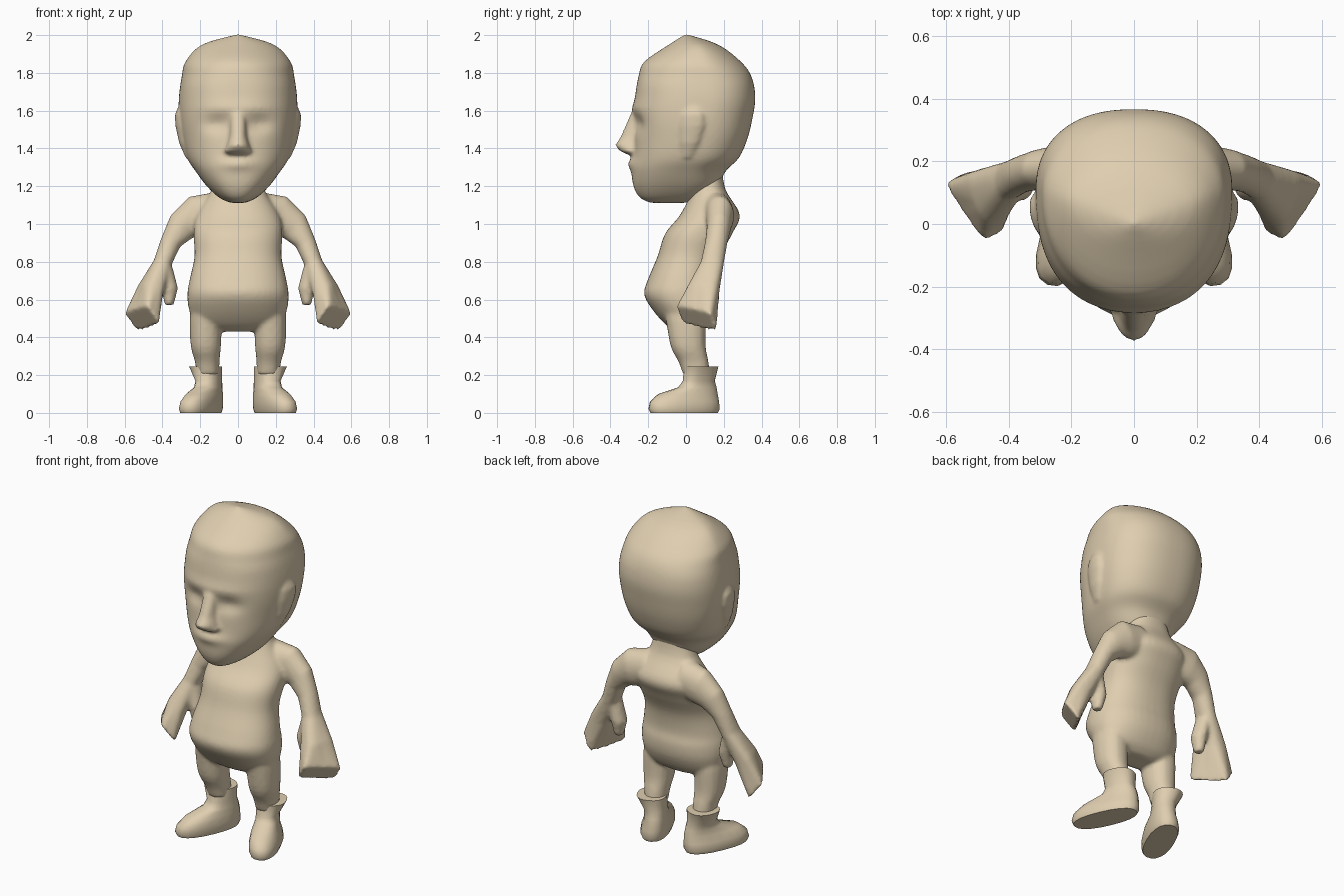
import bpy, bmesh, math
from mathutils import Vector

skin = bpy.data.materials.new("warm tan")
skin.diffuse_color = (0.74, 0.62, 0.435, 1)


def spow(v, p):
    return math.copysign(abs(v) ** p, v)


def ring(c, a, b, n=20, p=1.0):
    """Superellipse ring around c with half-axis vectors a and b."""
    c, a, b = Vector(c), Vector(a), Vector(b)
    return [c + a * spow(math.cos(t), p) + b * spow(math.sin(t), p)
            for t in (math.tau * i / n for i in range(n))]


def refine(rows, steps=4):
    """Catmull-Rom interpolation of every column of a section table."""
    out = []
    for i in range(len(rows) - 1):
        quad = rows[max(i - 1, 0)], rows[i], rows[i + 1], rows[min(i + 2, len(rows) - 1)]
        for k in range(steps):
            t = k / steps
            out.append([b + 0.5 * t * (c - a + t * (2 * a - 5 * b + 4 * c - d
                        + t * (3 * (b - c) + d - a))) for a, b, c, d in zip(*quad)])
    return out + [list(rows[-1])]


def loft(bm, rings, side=1):
    """Skin a list of rings and cap both ends; side=-1 mirrors in x."""
    vs = [[bm.verts.new((v.x * side, v.y, v.z)) for v in r] for r in rings]
    n = len(vs[0])
    for lo, hi in zip(vs, vs[1:]):
        for i in range(n):
            j = (i + 1) % n
            bm.faces.new((lo[i], lo[j], hi[j], hi[i]))
    bm.faces.new(vs[0][::-1])
    bm.faces.new(vs[-1])


def finish(bm, name, angle=60, blend=False):
    """Make the object; blend fuses overlapping lofts into one soft skin."""
    bmesh.ops.recalc_face_normals(bm, faces=bm.faces)
    me = bpy.data.meshes.new(name)
    bm.to_mesh(me)
    bm.free()
    me.materials.append(skin)
    ob = bpy.data.objects.new(name, me)
    bpy.context.collection.objects.link(ob)
    if blend:
        m = ob.modifiers.new("blend", 'REMESH')
        m.mode = 'VOXEL'
        m.voxel_size = 0.011
        m.use_smooth_shade = True
        m = ob.modifiers.new("soften", 'SMOOTH')
        m.factor = 0.5
        m.iterations = 6
        return
    bpy.ops.object.select_all(action='DESELECT')
    ob.select_set(True)
    bpy.context.view_layer.objects.active = ob
    bpy.ops.object.shade_smooth_by_angle(angle=math.radians(angle))


# Body: torso, arms, hands and legs blended into one skin
body = bmesh.new()
torso = [  # z, front y, back y, half width
    (0.43, -0.05, 0.08, 0.12), (0.47, -0.11, 0.125, 0.225), (0.55, -0.18, 0.165, 0.26),
    (0.63, -0.222, 0.175, 0.268), (0.71, -0.20, 0.165, 0.255), (0.83, -0.15, 0.185, 0.23),
    (0.95, -0.11, 0.245, 0.235), (1.05, -0.03, 0.285, 0.22), (1.18, 0.03, 0.21, 0.14),
    (1.30, 0.03, 0.19, 0.11)]
loft(body, [ring((0, (f + b) / 2, z), (w, 0, 0), (0, (b - f) / 2, 0), 40, 0.88)
            for z, f, b, w in refine(torso)])

arm = [  # centre, outward half axis, front-back half axis, squareness
    ((0.12, 0.16, 1.06), (0, 0, 0.11), (0, 0.09, 0), 1),
    ((0.23, 0.18, 1.04), (0.03, 0, 0.105), (0, 0.075, 0), 1),
    ((0.30, 0.175, 0.985), (0.058, 0, 0.06), (0, 0.065, 0), 1),
    ((0.357, 0.16, 0.90), (0.052, 0, 0.02), (0, 0.06, 0), 1),
    ((0.397, 0.14, 0.80), (0.048, 0, 0.01), (0, 0.062, 0), 0.9),
    ((0.463, 0.09, 0.65), (0.052, -0.01, 0.03), (0.03, 0.085, 0), 0.7),
    ((0.509, 0.055, 0.50), (0.036, -0.02, 0.052), (0.064, 0.094, -0.02), 0.3)]
thumb = [((0.39, 0.13, 0.77), 0.045), ((0.36, 0.125, 0.66), 0.043), ((0.365, 0.12, 0.572), 0.026)]
leg = [(0.20, 0.16, 0.055, 0.06, 0.07), (0.27, 0.163, 0.04, 0.065, 0.08),
       (0.35, 0.17, 0.012, 0.08, 0.093), (0.48, 0.17, 0.0, 0.086, 0.105),
       (0.56, 0.16, -0.01, 0.088, 0.11)]
for s in (1, -1):
    loft(body, [ring(c, a, b, 20, p) for c, a, b, p in arm], s)
    loft(body, [ring(c, (r, 0, 0), (0, r * 1.2, 0), 12) for c, r in thumb], s)
    loft(body, [ring((x, y, z), (w, 0, 0), (0, d, 0), 16, 0.9)
                for z, x, y, w, d in refine(leg, 3)], s)
finish(body, "body", blend=True)

# Boots: turned outward, pinched ankle, flared cuff
boot = [(0.0, 0.197, -0.01, 0.078, 0.19), (0.02, 0.197, -0.01, 0.085, 0.2),
        (0.06, 0.192, -0.008, 0.082, 0.194), (0.10, 0.178, 0.01, 0.072, 0.167),
        (0.135, 0.157, 0.06, 0.064, 0.105), (0.17, 0.155, 0.068, 0.064, 0.085),
        (0.245, 0.172, 0.08, 0.083, 0.09)]
for s, side in ((1, "left"), (-1, "right")):
    bm = bmesh.new()
    loft(bm, [ring((x, y, z), (0.92 * w, 0.4 * w, 0), (0.4 * d, -0.92 * d, 0), 20, 0.86)
              for z, x, y, w, d in boot], s)
    finish(bm, side + "_boot", 50)

# Head: lofted profile with eye sockets and lips pressed into the face
profile = [  # z, front y, back y, half width
    (1.112, -0.19, 0.0, 0.04), (1.14, -0.245, 0.10, 0.10), (1.20, -0.278, 0.17, 0.165),
    (1.28, -0.288, 0.21, 0.225), (1.35, -0.28, 0.28, 0.27), (1.45, -0.275, 0.325, 0.297),
    (1.56, -0.28, 0.352, 0.312), (1.67, -0.27, 0.367, 0.313), (1.78, -0.252, 0.347, 0.298),
    (1.86, -0.22, 0.29, 0.278), (1.95, -0.09, 0.17, 0.19), (2.004, -0.005, 0.005, 0.005)]


def bump(u, v):
    return math.exp(-u * u - v * v)


def head_ring(z, f, b, w, n=64):
    mid = f + 0.6 * (b - f)
    crown = 0.25 * min(1, max(0, (z - 1.74) / 0.2))  # rounder towards the crown
    out = []
    for i in range(n):
        t = math.tau * i / n
        x = w * spow(math.sin(t), 0.86 + crown)
        k = spow(math.cos(t), (0.82 if math.cos(t) > 0 else 0.9) + crown)
        y = mid - k * (mid - f) if k > 0 else mid - k * (b - mid)
        if k > 0:
            y += 0.030 * bump((abs(x) - 0.11) / 0.075, (z - 1.53) / 0.045)
            y -= 0.025 * bump(x / 0.09, (z - 1.32) / 0.03)
            y -= 0.010 * bump(x / 0.2, (z - 1.615) / 0.03)
        out.append(Vector((x, y, z)))
    return out


head = bmesh.new()
loft(head, [head_ring(*r) for r in refine(profile)])

# Nose, blended into the head
nose = [(1.362, -0.255, 0.058, 0.04), (1.385, -0.265, 0.077, 0.083), (1.415, -0.27, 0.062, 0.107),
        (1.46, -0.265, 0.048, 0.082), (1.59, -0.25, 0.04, 0.04)]
loft(head, [ring((0, y, z), (w, 0, 0), (0, d, 0), 16, 0.9) for z, y, w, d in nose])

# Ears, thin and leaning outward at the top, blended into the head
ear = [(1.35, 0.26, 0.0, 0.018, 0.03), (1.43, 0.286, 0.015, 0.026, 0.055),
       (1.52, 0.303, 0.03, 0.028, 0.068), (1.58, 0.310, 0.035, 0.024, 0.06),
       (1.615, 0.303, 0.035, 0.016, 0.035)]
for s in (1, -1):
    loft(head, [ring((x, y, z), (w, 0.3 * w, 0), (0.1 * d, d, 0), 14) for z, x, y, w, d in ear], s)
finish(head, "head", blend=True)
